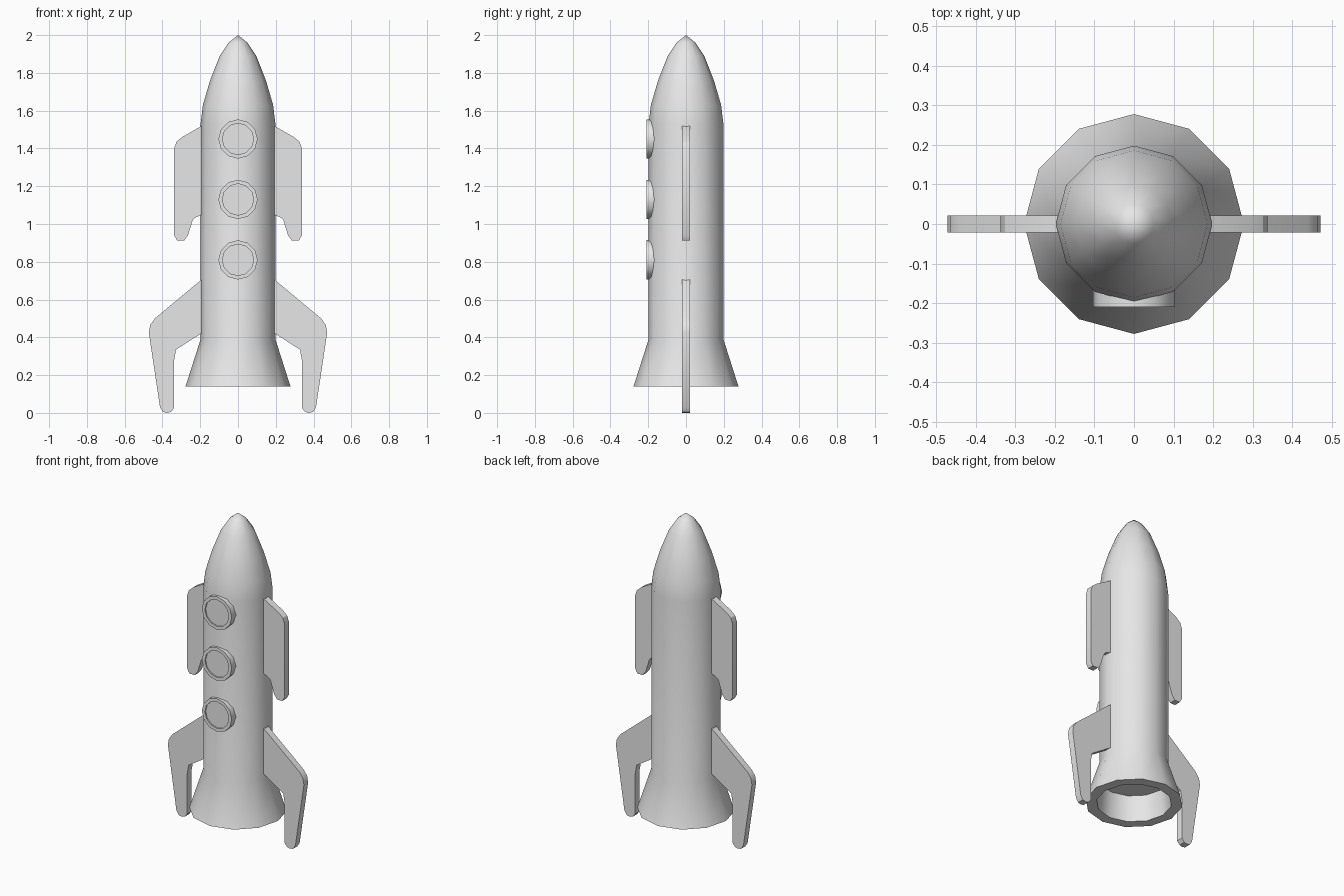
import bpy, bmesh, math
from mathutils import Matrix

cube = bpy.data.objects.get("Cube")
if cube:
    bpy.data.objects.remove(cube, do_unlink=True)

SIDES = 12
FIN_HALF_THICKNESS = 0.021

grey = bpy.data.materials.new("light grey")
grey.use_nodes = True
grey.diffuse_color = (0.8, 0.8, 0.8, 1)
grey.node_tree.nodes["Principled BSDF"].inputs["Base Color"].default_value = grey.diffuse_color


def finish(bm, name, smooth_angle):
    """Turn a bmesh into a shaded, coloured object."""
    bmesh.ops.remove_doubles(bm, verts=bm.verts, dist=0.0001)
    bmesh.ops.recalc_face_normals(bm, faces=bm.faces)
    mesh = bpy.data.meshes.new(name)
    bm.to_mesh(mesh)
    bm.free()
    mesh.materials.append(grey)
    obj = bpy.data.objects.new(name, mesh)
    bpy.context.collection.objects.link(obj)
    bpy.ops.object.select_all(action='DESELECT')
    obj.select_set(True)
    bpy.context.view_layer.objects.active = obj
    bpy.ops.object.shade_smooth_by_angle(angle=math.radians(smooth_angle))
    return obj


def lathe(name, profile, matrix=Matrix(), smooth_angle=40):
    """Spin a (radius, height) profile around z, then place it."""
    bm = bmesh.new()
    verts = [bm.verts.new((0, r, h)) for r, h in profile]
    edges = [bm.edges.new(pair) for pair in zip(verts, verts[1:])]
    bmesh.ops.spin(bm, geom=verts + edges, cent=(0, 0, 0), axis=(0, 0, 1),
                   angle=math.tau, steps=SIDES, use_merge=False)
    bmesh.ops.transform(bm, matrix=matrix, verts=bm.verts)
    return finish(bm, name, smooth_angle)


def fin(name, outline, side):
    """Extrude an (x, z) outline into a plate on one side."""
    bm = bmesh.new()
    face = bm.faces.new([bm.verts.new((side * x, -FIN_HALF_THICKNESS, z)) for x, z in outline])
    result = bmesh.ops.extrude_face_region(bm, geom=[face])
    moved = [v for v in result["geom"] if isinstance(v, bmesh.types.BMVert)]
    bmesh.ops.translate(bm, verts=moved, vec=(0, 2 * FIN_HALF_THICKNESS, 0))
    return finish(bm, name, 30)


# Hull: hollow exhaust bell, straight body and pointed nose
lathe("hull", [(0, 0.3), (0.2, 0.3), (0.215, 0.14), (0.278, 0.14),
               (0.198, 0.39), (0.198, 1.53), (0.186, 1.63), (0.148, 1.76),
               (0.097, 1.89), (0.05, 1.96), (0, 2)])

# Portholes: rimmed discs with a shallow recessed pane on the front
porthole = [(0, 0.16), (0.104, 0.16), (0.104, 0.21), (0.083, 0.21), (0.083, 0.202), (0, 0.202)]
for label, z in (("lower", 0.81), ("middle", 1.13), ("upper", 1.45)):
    place = Matrix.Translation((0, 0, z)) @ Matrix.Rotation(math.pi / 2, 4, 'X')
    lathe(label + "_porthole", porthole, place)

# Fins: short upper pair and long landing legs, mirrored left and right
upper = [(0.18, 1.525), (0.2, 1.515), (0.296, 1.46), (0.326, 1.435), (0.338, 1.4),
         (0.338, 0.94), (0.322, 0.912), (0.286, 0.912), (0.265, 0.94),
         (0.24, 1.02), (0.23, 1.032), (0.18, 1.055)]
leg = [(0.18, 0.716), (0.2, 0.7), (0.44, 0.5), (0.465, 0.465), (0.472, 0.425),
       (0.413, 0.03), (0.397, 0.005), (0.375, 0), (0.355, 0.005), (0.338, 0.027),
       (0.338, 0.28), (0.328, 0.335), (0.18, 0.43)]
for label, side in (("left", 1), ("right", -1)):
    fin(label + "_upper_fin", upper, side)
    fin(label + "_landing_leg", leg, side)
